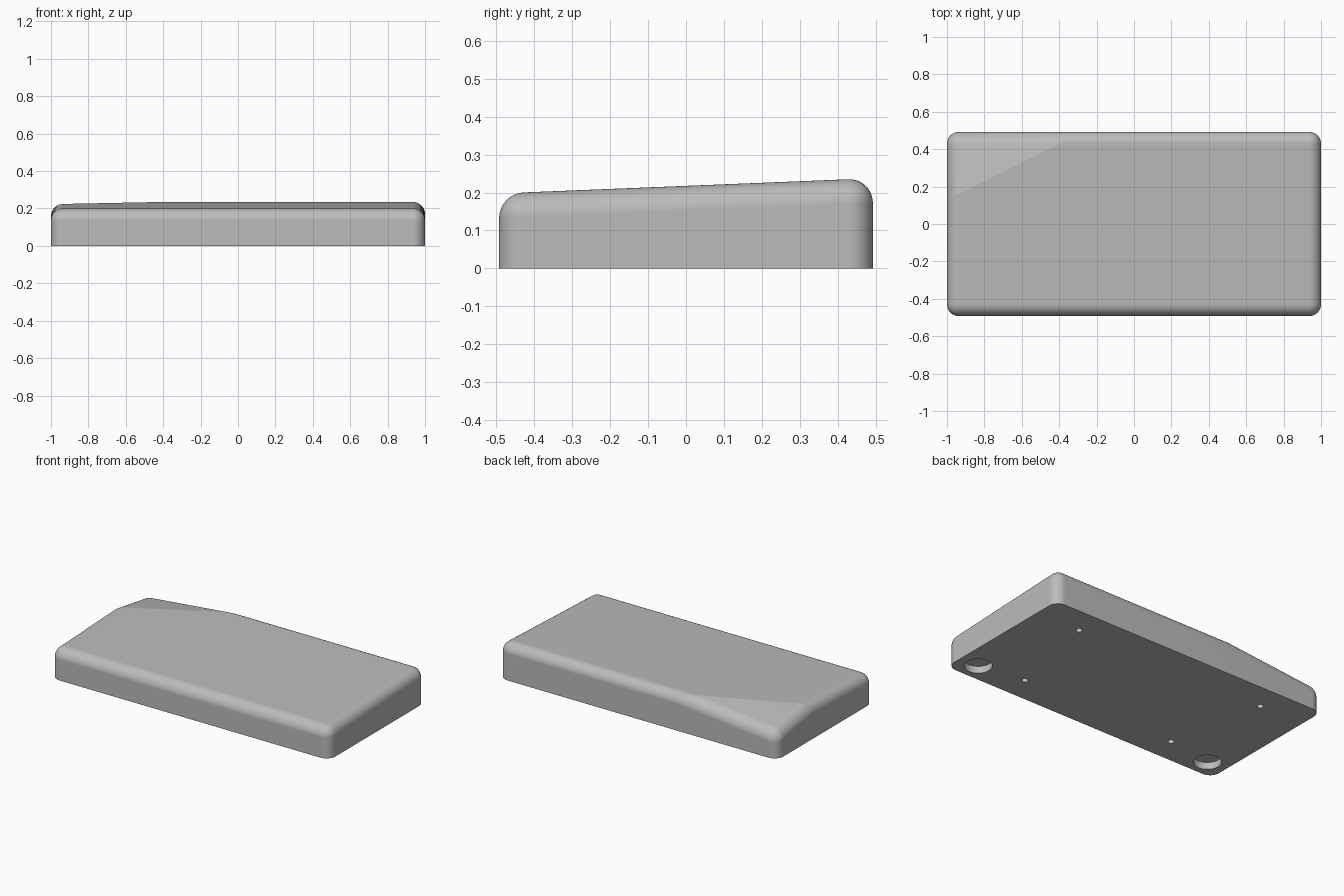
import bpy, bmesh, math
from mathutils import Matrix, Vector

if "Cube" in bpy.data.objects:
    bpy.data.objects.remove(bpy.data.objects["Cube"])

HALF_X, HALF_Y, ROUND = 1.0, 0.493, 0.065


def top_height(x, y):
    """Sloping top, with one back corner falling away past a crease."""
    fall = max(0, -0.4 - x + 2 * (y - 0.43))
    return 0.2 + 0.0405 * (y + 0.435) - 0.1 * fall


# One colour for the whole casing
grey = bpy.data.materials.new("plain grey")
grey.use_nodes = True
grey.diffuse_color = (0.5, 0.5, 0.5, 1)
grey.node_tree.nodes["Principled BSDF"].inputs["Base Color"].default_value = grey.diffuse_color


def make_object(name, bm):
    bmesh.ops.recalc_face_normals(bm, faces=bm.faces)
    mesh = bpy.data.meshes.new(name)
    bm.to_mesh(mesh)
    bm.free()
    mesh.materials.append(grey)
    obj = bpy.data.objects.new(name, mesh)
    bpy.context.collection.objects.link(obj)
    return obj


# Casing: a box whose top is split along the crease, then rounded
crease_y = 0.13
crease_x = -0.4 + 2 * (HALF_Y - 0.43)
outline = [(-HALF_X, -HALF_Y), (HALF_X, -HALF_Y), (HALF_X, HALF_Y),
           (crease_x, HALF_Y), (-HALF_X, HALF_Y), (-HALF_X, crease_y)]
bm = bmesh.new()
top = [bm.verts.new((x, y, top_height(x, y))) for x, y in outline]
front_r, front_l, back_l, crease_b, back_r, crease_r = top
base = {v: bm.verts.new((v.co.x, v.co.y, 0)) for v in (front_r, front_l, back_l, back_r)}
bm.faces.new([front_r, front_l, back_l, crease_b, crease_r])
bm.faces.new([crease_b, back_r, crease_r])
bm.faces.new(list(base.values())[::-1])
for side in ([front_r, front_l], [front_l, back_l],
             [back_l, crease_b, back_r], [back_r, crease_r, front_r]):
    bm.faces.new([base[side[0]], base[side[-1]]] + side[::-1])
crease = bm.edges.get((crease_b, crease_r))
rounded = [e for e in bm.edges if e is not crease and any(v.co.z > 0 for v in e.verts)]
bmesh.ops.recalc_face_normals(bm, faces=bm.faces)
bmesh.ops.bevel(bm, geom=rounded, offset=ROUND, offset_type='OFFSET',
                segments=12, profile=0.5, affect='EDGES', clamp_overlap=False)
casing = make_object("casing", bm)

# Recesses underneath: two round foot sockets and four screw holes
bm = bmesh.new()
for x, y, radius, depth in ((0.866, -0.372, 0.082, 0.045),
                            (0.685, 0.32, 0.019, 0.06),
                            (0.553, -0.326, 0.019, 0.06)):
    for side in (-1, 1):
        bmesh.ops.create_cone(bm, cap_ends=True, segments=64, radius1=radius,
                              radius2=radius, depth=2 * depth,
                              matrix=Matrix.Translation(Vector((side * x, y, 0))))
cutter = make_object("recess_cutter", bm)
cutter.hide_render = True

bpy.ops.object.select_all(action='DESELECT')
bpy.context.view_layer.objects.active = casing
casing.select_set(True)
cut = casing.modifiers.new("recesses", 'BOOLEAN')
cut.operation, cut.solver, cut.object = 'DIFFERENCE', 'EXACT', cutter
bpy.ops.object.modifier_apply(modifier=cut.name)
bpy.data.objects.remove(cutter)

# Smooth rounding, crisp crease and recess rims, even flat faces
bpy.ops.object.shade_smooth_by_angle(angle=math.radians(10))
normals = casing.modifiers.new("even_normals", 'WEIGHTED_NORMAL')
normals.keep_sharp = True
